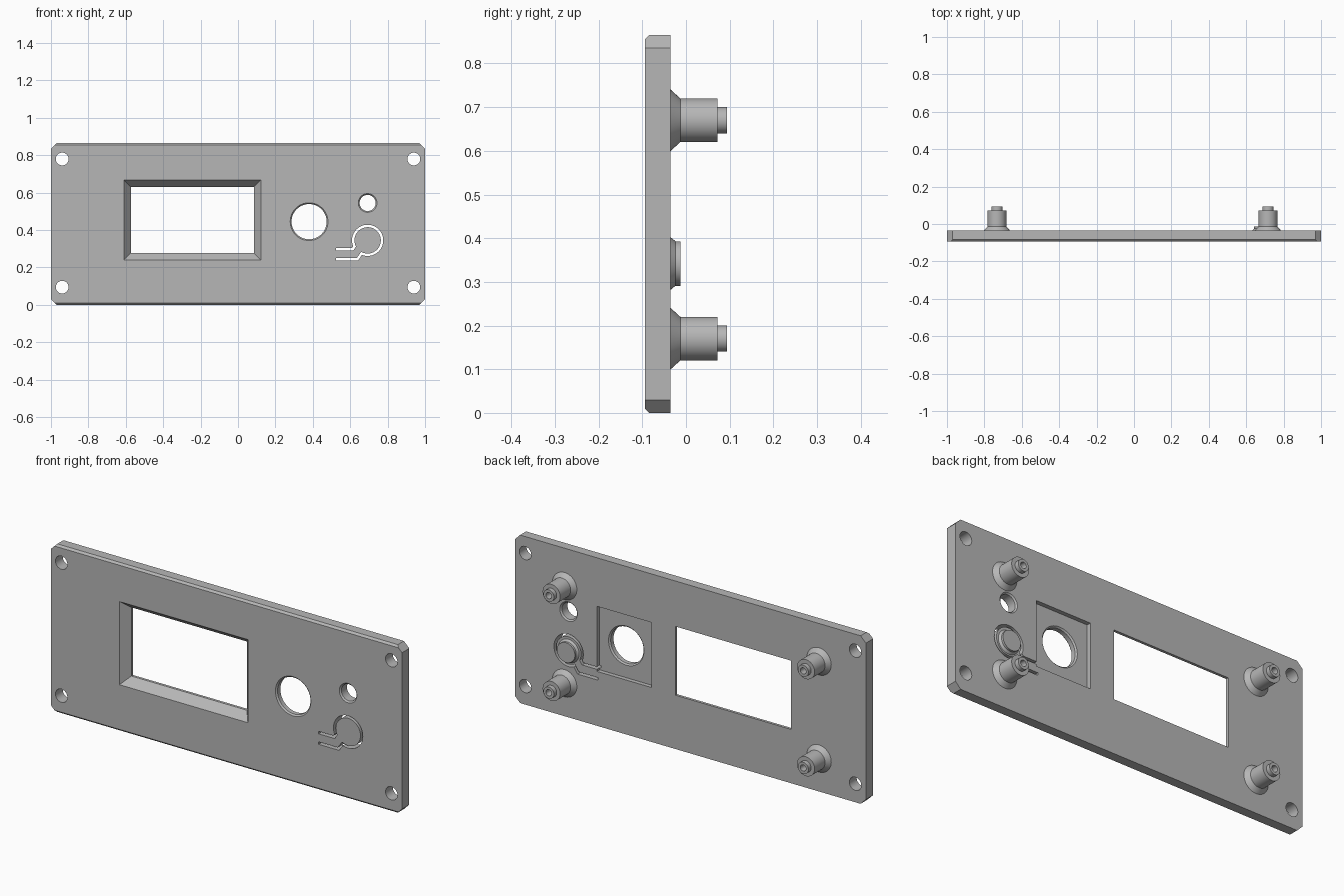
import bpy, bmesh, math

if "Cube" in bpy.data.objects:
    bpy.data.objects.remove(bpy.data.objects["Cube"], do_unlink=True)

grey = bpy.data.materials.new("plain grey")
grey.use_nodes = True
grey.diffuse_color = (0.47, 0.47, 0.47, 1)
grey.node_tree.nodes["Principled BSDF"].inputs["Base Color"].default_value = grey.diffuse_color

FRONT, BACK, HEIGHT = -0.094, -0.035, 0.865


def loft(name, sections):
    """Skin a list of (y, outline) sections, outlines being (x, z) points."""
    bm = bmesh.new()
    rings = [[bm.verts.new((x, y, z)) for x, z in pts] for y, pts in sections]
    for a, b in zip(rings, rings[1:]):
        for i in range(len(a)):
            j = (i + 1) % len(a)
            bm.faces.new((a[i], a[j], b[j], b[i]))
    bm.faces.new(rings[0])
    bm.faces.new(rings[-1])
    bmesh.ops.recalc_face_normals(bm, faces=bm.faces)
    mesh = bpy.data.meshes.new(name)
    bm.to_mesh(mesh)
    bm.free()
    mesh.materials.append(grey)
    obj = bpy.data.objects.new(name, mesh)
    bpy.context.collection.objects.link(obj)
    return obj


def circle(x, z, r, n=48):
    return [(x + r * math.cos(math.tau * i / n), z + r * math.sin(math.tau * i / n))
            for i in range(n)]


def rect(x0, x1, z0, z1, inset=0):
    x0, x1, z0, z1 = x0 + inset, x1 - inset, z0 + inset, z1 - inset
    return [(x0, z0), (x1, z0), (x1, z1), (x0, z1)]


def turned(name, x, z, profile):
    """Round part along y from (y, radius) steps."""
    return loft(name, [(y, circle(x, z, r)) for y, r in profile])


def plate_outline(trim):
    """Rectangle with cut corners, lowered and raised edges trimmed."""
    c, top = 0.03, HEIGHT - trim
    right = [(1 - c + trim, trim), (1, c), (1, HEIGHT - c), (1 - c + trim, top)]
    return right + [(-x, z) for x, z in reversed(right)]


def ribbon(path, width):
    """Outline of constant width around an open path, with mitred joints."""
    sides = ([], [])
    for i, (x, z) in enumerate(path):
        dirs = []
        for a, b in ((i - 1, i), (i, i + 1)):
            if a >= 0 and b < len(path):
                dx, dz = path[b][0] - path[a][0], path[b][1] - path[a][1]
                d = math.hypot(dx, dz)
                dirs.append((-dz / d, dx / d))
        nx, nz = sum(d[0] for d in dirs), sum(d[1] for d in dirs)
        size = math.hypot(nx, nz)
        nx, nz = nx / size, nz / size
        k = width / 2 / (nx * dirs[0][0] + nz * dirs[0][1])
        sides[0].append((x + nx * k, z + nz * k))
        sides[1].append((x - nx * k, z - nz * k))
    return sides[0] + sides[1][::-1]


# Plate with chamfered upper and lower front edges
plate = loft("panel_plate", [(FRONT, plate_outline(0.01)),
                             (FRONT + 0.01, plate_outline(0)),
                             (BACK, plate_outline(0))])
OUT, BEHIND = FRONT - 0.02, BACK + 0.02
cutters = []

# Display window with sloping front surround
window = (-0.61, 0.122, 0.24, 0.668)
cutters.append(loft("window_cutter", [
    (FRONT - 0.01, rect(*window, -0.01)), (FRONT, rect(*window)),
    (FRONT + 0.045, rect(*window, 0.037)), (BEHIND, rect(*window, 0.037))]))

# Shallow pocket behind the knob hole
POCKET = BACK - 0.022
cutters.append(loft("pocket_cutter", [(y, rect(0.222, 0.532, 0.28, 0.615))
                                      for y in (POCKET, BEHIND)]))


def rimmed_hole(name, x, z, r, rear):
    e = 0.007
    cutters.append(turned(name, x, z, [
        (OUT, r + e), (FRONT, r + e), (FRONT + e, r),
        (rear - e, r), (rear, r + e), (BEHIND, r + e)]))


rimmed_hole("knob_hole_cutter", 0.38, 0.445, 0.094, POCKET)
rimmed_hole("lamp_hole_cutter", 0.693, 0.545, 0.043, BACK)

# Screw holes in the corners
for x in (-0.94, 0.94):
    for z in (0.095, 0.78):
        cutters.append(turned("screw_hole_cutter", x, z, [(OUT, 0.034), (BEHIND, 0.034)]))

# Slot freeing the flexible push button and its arm
bx, bz, br = 0.693, 0.345, 0.077
arc = [math.radians(245 + 320 * i / 48) for i in range(49)]
path = [(0.525, 0.243), (0.638, 0.243)]
path += [(bx + br * math.cos(a), bz + br * math.sin(a)) for a in arc]
path += [(0.613, 0.297), (0.525, 0.297)]
slot = ribbon(path, 0.013)
cutters.append(loft("button_slot_cutter", [(OUT, slot), (BEHIND, slot)]))

bpy.context.view_layer.objects.active = plate
for cutter in cutters:
    cutter.hide_render = True
    mod = plate.modifiers.new("cut", "BOOLEAN")
    mod.operation = "DIFFERENCE"
    mod.solver = "EXACT"
    mod.object = cutter
    bpy.ops.object.modifier_apply(modifier=mod.name)
    bpy.data.objects.remove(cutter, do_unlink=True)

# Raised pad on the back of the button
parts = [plate, turned("button_pad", bx, 0.342, [
    (BACK - 0.002, 0.06), (BACK, 0.06), (BACK + 0.011, 0.051), (BACK + 0.022, 0.051)])]

# Stepped hollow mounting posts
for side, x in (("right", -0.733), ("left", 0.716)):
    for level, z in (("lower", 0.17), ("upper", 0.67)):
        parts.append(turned(f"{side}_{level}_post", x, z, [
            (BACK - 0.002, 0.07), (BACK, 0.07), (BACK + 0.022, 0.05), (0.072, 0.05),
            (0.072, 0.03), (0.094, 0.03), (0.094, 0.016), (0.04, 0.016)]))

bpy.ops.object.select_all(action="DESELECT")
for part in parts:
    part.select_set(True)
bpy.ops.object.shade_smooth_by_angle(angle=math.radians(30))
